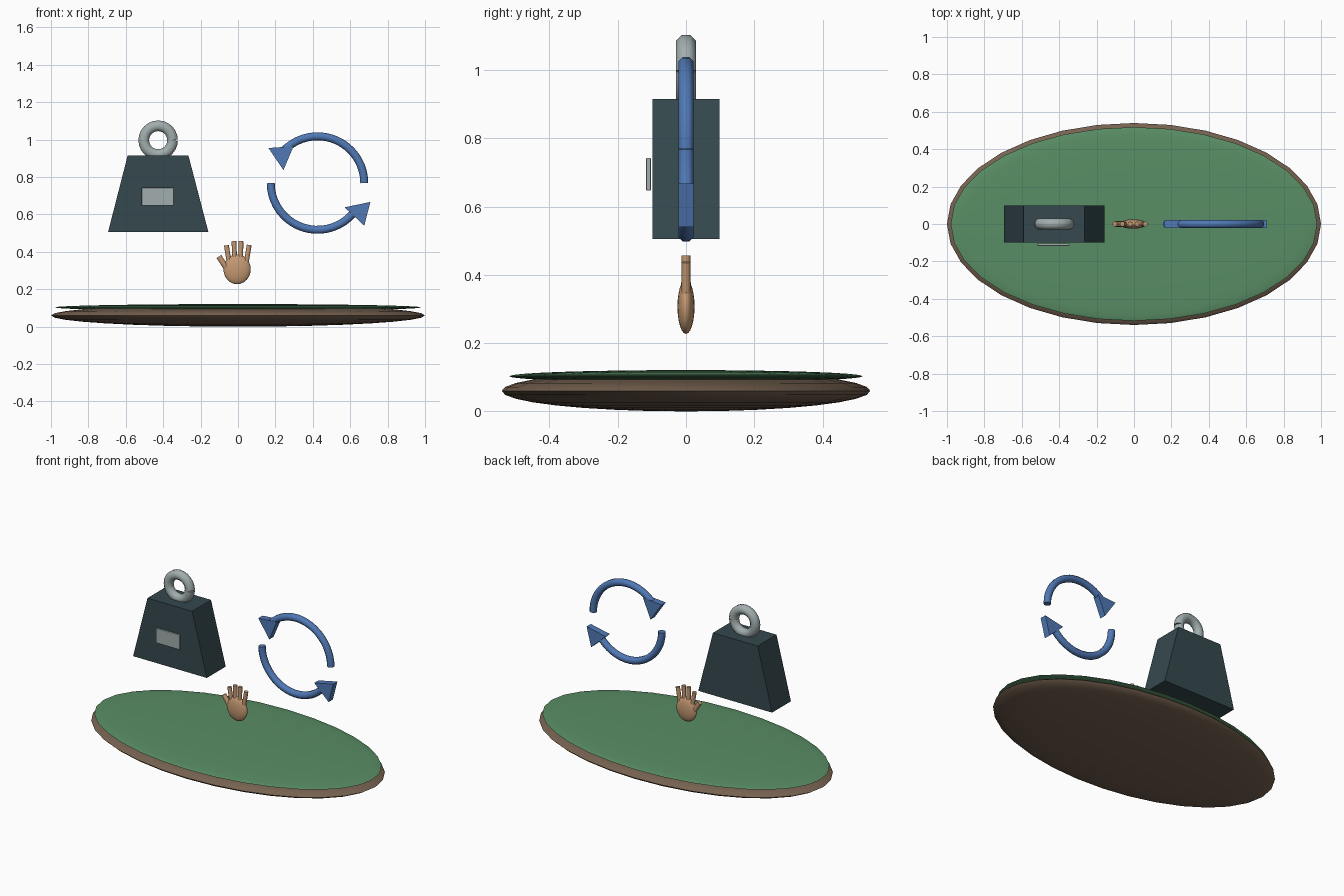
import bpy, bmesh
from math import cos, sin, pi, radians
from mathutils import Vector

if "Cube" in bpy.data.objects:
    bpy.data.objects.remove(bpy.data.objects["Cube"])


def material(name, rgb):
    m = bpy.data.materials.new(name)
    m.diffuse_color = (*rgb, 1)
    m.use_nodes = True
    m.node_tree.nodes["Principled BSDF"].inputs["Base Color"].default_value = m.diffuse_color
    return m


BROWN = material("earth", (0.18, 0.12, 0.08))
GREEN = material("grass", (0.10, 0.27, 0.13))
DARK = material("dark_iron", (0.035, 0.065, 0.075))
GREY = material("steel", (0.36, 0.42, 0.42))
BLUE = material("blue", (0.08, 0.19, 0.46))
SKIN = material("skin", (0.56, 0.32, 0.17))


def finish(name, mat, smooth=True):
    o = bpy.context.object
    o.name = name
    o.data.materials.clear()
    o.data.materials.append(mat)
    bpy.ops.object.transform_apply(location=False, rotation=False, scale=True)
    if smooth:
        bpy.ops.object.shade_smooth_by_angle(angle=radians(50))
    return o


def ellipsoid(name, loc, radii, mat, segments=32, rings=16):
    bpy.ops.mesh.primitive_uv_sphere_add(segments=segments, ring_count=rings, location=loc)
    bpy.context.object.scale = radii
    return finish(name, mat)


def rod(name, a, b, r, mat):
    a, b = Vector(a), Vector(b)
    d = b - a
    bpy.ops.mesh.primitive_cylinder_add(vertices=12, radius=r, depth=d.length, location=(a + b) / 2)
    bpy.context.object.rotation_euler = d.to_track_quat('Z', 'Y').to_euler()
    return finish(name, mat)


def prism(name, outline, y0, y1, mat):
    # extrude an (x, z) outline along y
    bm = bmesh.new()
    face = bm.faces.new([bm.verts.new((x, y0, z)) for x, z in outline])
    ext = bmesh.ops.extrude_face_region(bm, geom=[face])["geom"]
    bmesh.ops.translate(bm, vec=(0, y1 - y0, 0),
                        verts=[v for v in ext if isinstance(v, bmesh.types.BMVert)])
    bmesh.ops.recalc_face_normals(bm, faces=bm.faces)
    me = bpy.data.meshes.new(name)
    bm.to_mesh(me)
    bm.free()
    me.materials.append(mat)
    o = bpy.data.objects.new(name, me)
    bpy.context.collection.objects.link(o)
    return o


def arc_tube(name, cx, cz, radius, tube, a0, a1, n, mat):
    # open octagonal tube following an arc in the xz plane
    cu = bpy.data.curves.new(name, 'CURVE')
    cu.dimensions = '3D'
    cu.bevel_depth = tube
    cu.bevel_resolution = 2
    cu.use_fill_caps = True
    sp = cu.splines.new('POLY')
    sp.points.add(n - 1)
    for i, p in enumerate(sp.points):
        a = radians(a0 + (a1 - a0) * i / (n - 1))
        p.co = (cx + radius * cos(a), 0, cz + radius * sin(a), 1)
        p.tilt = pi / 8
    o = bpy.data.objects.new(name, cu)
    bpy.context.collection.objects.link(o)
    bpy.ops.object.select_all(action='DESELECT')
    o.select_set(True)
    bpy.context.view_layer.objects.active = o
    bpy.ops.object.convert(target='MESH')
    return finish(name, mat)


# Ground disc and grass layer
ellipsoid("ground_disc", (0, 0, 0.06), (1.0, 0.54, 0.06), BROWN)
ellipsoid("grass_layer", (0, 0, 0.103), (0.98, 0.518, 0.018), GREEN)

# Weight: tapered block, front plate and ring
prism("weight_block", [(-0.695, 0.505), (-0.158, 0.505), (-0.265, 0.915), (-0.59, 0.915)],
      -0.098, 0.098, DARK)
plate = prism("weight_plate", [(-0.515, 0.647), (-0.345, 0.647), (-0.345, 0.743), (-0.515, 0.743)],
              -0.117, -0.103, GREY)
bev = plate.modifiers.new("bevel", 'BEVEL')
bev.width = 0.003
bev.segments = 2
arc_tube("weight_ring", -0.427, 0.997, 0.077, 0.031, 0, 360, 25, GREY)

# Two circling arrows
CX, CZ = 0.425, 0.768
arc_tube("upper_arrow_shaft", CX, CZ, 0.25, 0.023, 0, 138, 20, BLUE)
arc_tube("lower_arrow_shaft", CX, CZ, 0.25, 0.023, 180, 318, 20, BLUE)
prism("upper_arrow_head", [(0.163, 0.955), (0.243, 0.837), (0.297, 0.965)], -0.022, 0.022, BLUE)
prism("lower_arrow_head", [(0.708, 0.667), (0.57, 0.638), (0.675, 0.54)], -0.022, 0.022, BLUE)

# Hand: palm, four fingers, thumb
ellipsoid("palm", (-0.005, 0, 0.307), (0.073, 0.025, 0.08), SKIN, 24, 12)
for i, (x0, x1, top) in enumerate([(-0.045, -0.062, 0.435), (-0.018, -0.021, 0.457),
                                   (0.013, 0.016, 0.457), (0.042, 0.06, 0.437)]):
    rod(f"finger_{i + 1}", (x0, 0, 0.33), (x1, 0, top), 0.013, SKIN)
rod("thumb", (-0.05, 0, 0.295), (-0.102, 0, 0.375), 0.015, SKIN)
